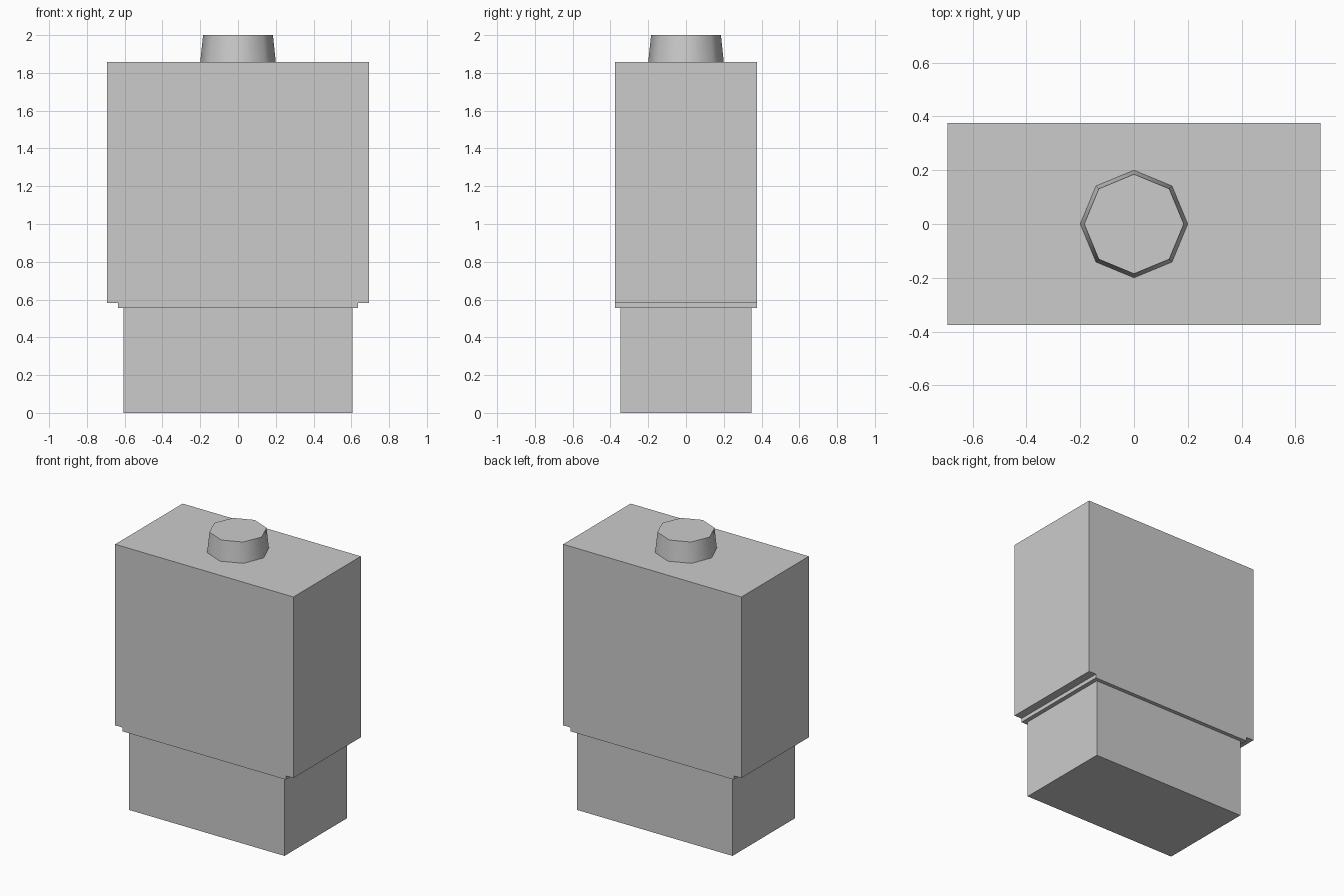
import bpy, bmesh, math

if "Cube" in bpy.data.objects:
    bpy.data.objects.remove(bpy.data.objects["Cube"])

grey = bpy.data.materials.new("plain grey")
grey.diffuse_color = (0.6, 0.6, 0.6, 1)
grey.use_nodes = True
grey.node_tree.nodes["Principled BSDF"].inputs["Base Color"].default_value = grey.diffuse_color


def add_object(name, bm):
    bmesh.ops.recalc_face_normals(bm, faces=bm.faces)
    mesh = bpy.data.meshes.new(name)
    bm.to_mesh(mesh)
    bm.free()
    mesh.materials.append(grey)
    obj = bpy.data.objects.new(name, mesh)
    bpy.context.collection.objects.link(obj)
    return obj


def extruded_profile(name, half_profile, half_depth):
    """Mirror an (x, z) half outline about x = 0 and extrude it along y."""
    outline = half_profile + [(-x, z) for x, z in reversed(half_profile)]
    bm = bmesh.new()
    face = bm.faces.new([bm.verts.new((x, -half_depth, z)) for x, z in outline])
    side = bmesh.ops.extrude_face_region(bm, geom=[face], use_keep_orig=True)
    for v in side["geom"]:
        if isinstance(v, bmesh.types.BMVert):
            v.co.y = half_depth
    return add_object(name, bm)


# Lower block
extruded_profile("base_block", [(0.606, 0), (0.606, 0.555)], 0.348)

# Main case with a narrower stepped lip underneath
extruded_profile("main_case", [(0.636, 0.555), (0.636, 0.582),
                               (0.694, 0.582), (0.694, 1.857)], 0.375)

# Tapered eight-sided knob, smooth around its side
bm = bmesh.new()
rings = [[bm.verts.new((r * math.cos(i * math.pi / 4),
                        r * math.sin(i * math.pi / 4), z)) for i in range(8)]
         for r, z in ((0.2, 1.857), (0.185, 2.0))]
for ring in rings:
    bm.faces.new(ring)
for i in range(8):
    j = (i + 1) % 8
    bm.faces.new((rings[0][i], rings[0][j], rings[1][j], rings[1][i]))
knob = add_object("top_knob", bm)
bpy.context.view_layer.objects.active = knob
knob.select_set(True)
bpy.ops.object.shade_smooth_by_angle(angle=math.radians(60))
